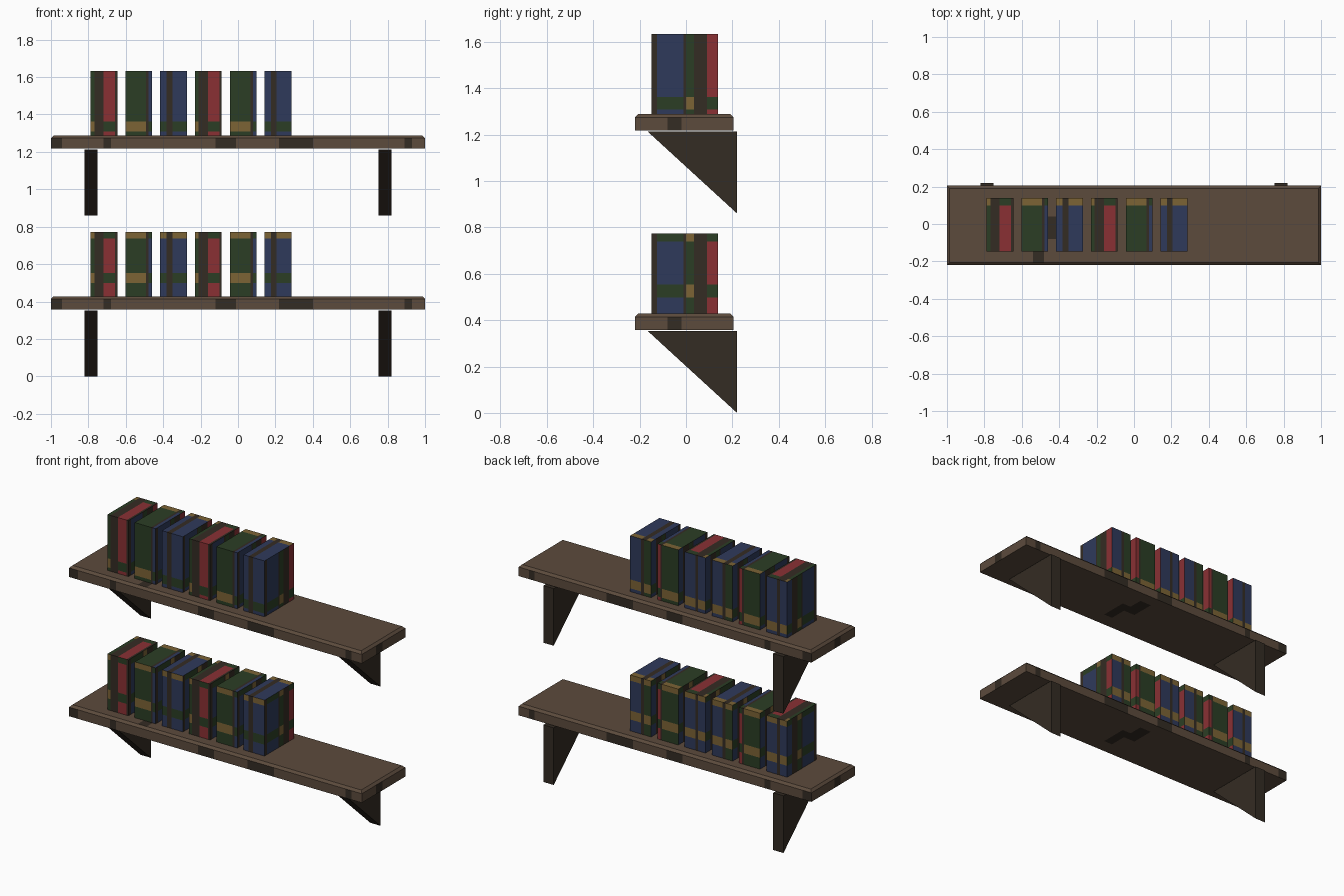
import bpy, bmesh
from mathutils import Vector

if "Cube" in bpy.data.objects:
    bpy.data.objects.remove(bpy.data.objects["Cube"])


def mat(name, rgb):
    m = bpy.data.materials.new(name)
    m.diffuse_color = (*rgb, 1)
    m.use_nodes = True
    m.node_tree.nodes["Principled BSDF"].inputs["Base Color"].default_value = m.diffuse_color
    return m


MATS = [mat("wood_brown", (0.107, 0.070, 0.046)),
        mat("dark_brown", (0.034, 0.025, 0.017)),
        mat("green", (0.024, 0.048, 0.018)),
        mat("red", (0.255, 0.030, 0.034)),
        mat("blue", (0.028, 0.042, 0.105)),
        mat("gold", (0.200, 0.126, 0.036))]
WOOD, DARK, GREEN, RED, BLUE, GOLD = range(6)


def finish(bm, name):
    bmesh.ops.recalc_face_normals(bm, faces=bm.faces[:])
    me = bpy.data.meshes.new(name)
    bm.to_mesh(me)
    bm.free()
    for m in MATS:
        me.materials.append(m)
    ob = bpy.data.objects.new(name, me)
    bpy.context.collection.objects.link(ob)
    return ob


def prism(profile, x0, x1):
    """Extrude a (y, z) profile along x."""
    bm = bmesh.new()
    face = bm.faces.new([bm.verts.new((x0, y, z)) for y, z in profile])
    ext = bmesh.ops.extrude_face_region(bm, geom=[face])
    verts = [v for v in ext["geom"] if isinstance(v, bmesh.types.BMVert)]
    bmesh.ops.translate(bm, verts=verts, vec=(x1 - x0, 0, 0))
    bmesh.ops.recalc_face_normals(bm, faces=bm.faces[:])
    return bm


def slice_at(bm, axis, values):
    no = Vector((0, 0, 0))
    no[axis] = 1
    for v in values:
        bmesh.ops.bisect_plane(bm, geom=bm.verts[:] + bm.edges[:] + bm.faces[:],
                               plane_co=no * v, plane_no=no, dist=1e-5)


def column(value, edges, colours):
    for e, c in zip(edges, colours):
        if value < e:
            return c
    return colours[-1]


# Dark worn patches along the long edges of the boards
PATCHES = [(-1, -0.94), (-0.72, -0.68), (-0.12, -0.01), (0.22, 0.40), (0.89, 0.93)]


def board(name, z):
    h = 0.07
    bm = prism([(-0.22, z), (0.205, z), (0.205, z + h), (-0.22, z + h)], -1, 1)
    top = [e for e in bm.edges if all(v.co.z > z + 0.05 for v in e.verts)]
    bmesh.ops.bevel(bm, geom=top, offset=0.014, segments=1, affect='EDGES')
    slice_at(bm, 0, [v for p in PATCHES for v in p if v > -1] + [-0.54, -0.48, -0.41, -0.02, 0.06, 0.12])
    slice_at(bm, 1, [-0.13, -0.08, -0.02, 0.04, 0.13])
    for f in bm.faces:
        c, n = f.calc_center_median(), f.normal
        dark = False
        if abs(n.y) > 0.9:
            dark = any(a < c.x < b for a, b in PATCHES)
        elif abs(n.x) > 0.9:
            dark = -0.08 < c.y < -0.02
        elif n.z > 0.9:
            dark = (-0.54 < c.x < -0.48 and c.y < -0.13) or (-0.48 < c.x < -0.41 and -0.08 < c.y < 0.04)
        elif n.z < -0.9:
            dark = (-0.02 < c.x < 0.06 and -0.02 < c.y < 0.13) or (0.06 < c.x < 0.12 and -0.13 < c.y < 0.04)
        f.material_index = DARK if dark else WOOD
    finish(bm, name)


# Spine and top stripes of the three book designs: right edges and colours
SPINES = [([0.02, 0.07, 0.13, 0.145], [GREEN, DARK, RED, DARK]),
          ([0.11, 0.123, 0.145], [GREEN, DARK, BLUE]),
          ([0.035, 0.065, 0.145], [BLUE, DARK, BLUE])]
BACKS = [([0.05, 0.07, 0.145], [BLUE, DARK, BLUE]),
         ([0.11, 0.123, 0.145], [GREEN, DARK, RED]),
         ([0.05, 0.07, 0.145], [GREEN, DARK, BLUE])]
SIDE_EDGES = [-0.125, -0.01, 0.0, 0.035, 0.09, 0.14]
RIGHT = [DARK, BLUE, DARK, GREEN, DARK, RED]
LEFT = [DARK, BLUE, DARK, GREEN, DARK, BLUE]
BAND = {GREEN: GOLD, RED: GREEN, BLUE: GREEN, DARK: DARK}


def books(name, x, z, kind, bands):
    w, h = 0.143, 0.345
    bm = prism([(-0.148, z), (0.138, z), (0.138, z + h), (-0.148, z + h)], x, x + w)
    slice_at(bm, 0, [x + e for e in SPINES[kind][0][:-1] + BACKS[kind][0][:-1]])
    slice_at(bm, 1, SIDE_EDGES[:-1] + [0.1])
    slice_at(bm, 2, [z + v for b in bands for v in b if v < h])
    for f in bm.faces:
        c, n = f.calc_center_median(), f.normal
        banded = any(a < c.z - z < b for a, b in bands)
        high = c.z - z > 0.3
        if n.x > 0.9:
            col = column(c.y, SIDE_EDGES, RIGHT)
        elif n.x < -0.9:
            col = column(c.y, SIDE_EDGES, LEFT)
        elif n.y > 0.9:
            col = column(c.x - x, *BACKS[kind])
            if banded and col == BLUE:
                col = GREEN
        else:
            col = column(c.x - x, *SPINES[kind])
            if abs(n.z) > 0.9:
                banded = n.z > 0 and c.y > 0.1
            if high and banded and col == BLUE and kind == 2:
                col = GREEN
        f.material_index = BAND[col] if banded else col
    finish(bm, name)


# Two identical shelves, each with a board, two brackets and six books
for level, z0, bands in (("lower", 0.0, [(0.07, 0.125), (0.31, 0.35)]),
                         ("upper", 0.86, [(0.02, 0.075)])):
    board(level + "_shelf_board", z0 + 0.358)
    for side, x in (("left", -0.82), ("right", 0.75)):
        bm = prism([(-0.165, z0 + 0.353), (0.22, z0 + 0.353), (0.22, z0)], x, x + 0.07)
        for f in bm.faces:
            f.material_index = DARK
        finish(bm, f"{level}_{side}_bracket")
    for i in range(6):
        books(f"{level}_books_{i + 1}", -0.788 + 0.186 * i, z0 + 0.428, i % 3, bands)
